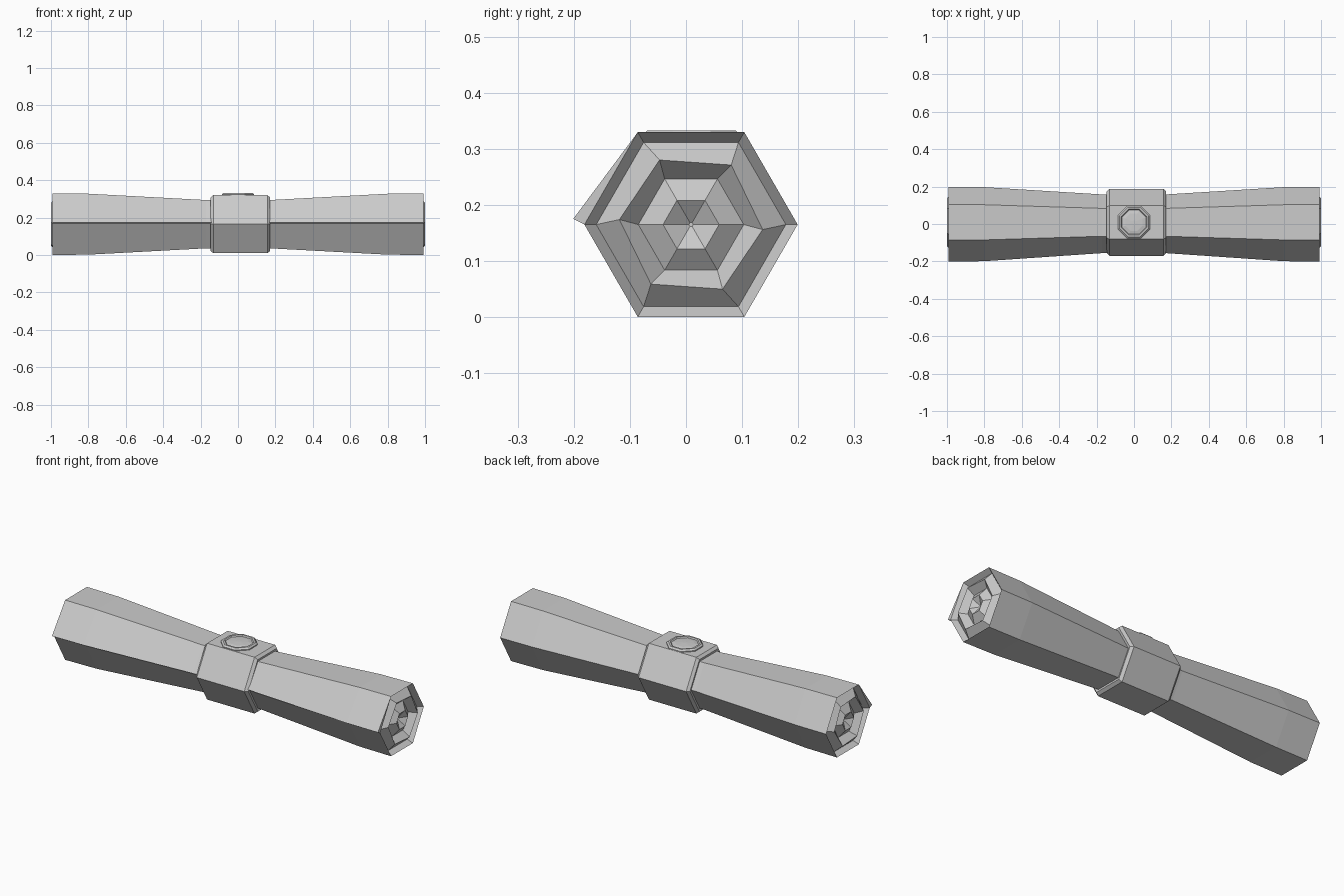
import bpy
import bmesh
from math import cos, sin, radians, tau
from mathutils import Vector

cube = bpy.data.objects.get("Cube")
if cube:
    bpy.data.objects.remove(cube, do_unlink=True)

CENTRE_Y, CENTRE_Z = 0.009, 0.165

grey = bpy.data.materials.new("plain_grey")
grey.use_nodes = True
grey.diffuse_color = (0.6, 0.6, 0.6, 1)
grey.node_tree.nodes["Principled BSDF"].inputs["Base Color"].default_value = (0.6, 0.6, 0.6, 1)


def hexagon(x, radius, turn=0):
    """Six points around the long axis."""
    return [Vector((x, CENTRE_Y + radius * cos(k * tau / 6 + radians(turn)),
                    CENTRE_Z + radius * sin(k * tau / 6 + radians(turn)))) for k in range(6)]


def loft(name, sections):
    """Skin rings of equal size, close both ends and make a flat shaded object."""
    bm = bmesh.new()
    rings = [[bm.verts.new(p) for p in s] for s in sections]
    for a, b in zip(rings, rings[1:]):
        for i in range(len(a)):
            j = (i + 1) % len(a)
            bm.faces.new((a[i], a[j], b[j], b[i]))
    for ring in (rings[0], rings[-1]):
        bm.faces.new(ring)
    bmesh.ops.recalc_face_normals(bm, faces=bm.faces)
    mesh = bpy.data.meshes.new(name)
    bm.to_mesh(mesh)
    bm.free()
    mesh.materials.append(grey)
    obj = bpy.data.objects.new(name, mesh)
    bpy.context.collection.objects.link(obj)
    return obj


# Rolled paper: x, radius and turn from the coiled end to the waist
coil = [(0.965, 0.004, 0), (0.995, 0.05, 0), (0.965, 0.094, 0),
        (1.0, 0.128, -4), (0.965, 0.169, 0)]
flare = [(0.993, 0.19, 0), (0.8, 0.188, 0), (0.17, 0.149, 0)]
half = coil + flare
whole = half + [(-x, r, t) for x, r, t in reversed(half)]
loft("scroll_roll", [hexagon(*s) for s in whole])


# Loose outer edge of the paper, a thin wedge along the front upper side
def flap_section(x, radius):
    points = hexagon(x, radius)
    top, side = points[2], points[3]
    tip = side + Vector((0, -0.02, 0.01)) * radius / 0.19
    return [top, tip, side]


edge = [(x, r) for x, r, t in flare]
edge += [(-x, r) for x, r in reversed(edge)]
loft("paper_edge", [flap_section(x, r) for x, r in edge])

# Band around the waist
band = [(-0.14, 0.14), (-0.146, 0.165), (-0.132, 0.179),
        (0.157, 0.179), (0.172, 0.165), (0.165, 0.14)]
loft("waist_band", [hexagon(x, r) for x, r in band])


# Eight sided seal on top of the band
def octagon(radius, z):
    return [Vector((radius * cos((k + 0.5) * tau / 8), 0.01 + radius * sin((k + 0.5) * tau / 8), z))
            for k in range(8)]


seal = [(0.094, 0.3), (0.094, 0.325), (0.085, 0.333),
        (0.075, 0.333), (0.07, 0.327), (0.05, 0.331), (0.01, 0.333)]
loft("round_seal", [octagon(r, z) for r, z in seal])
